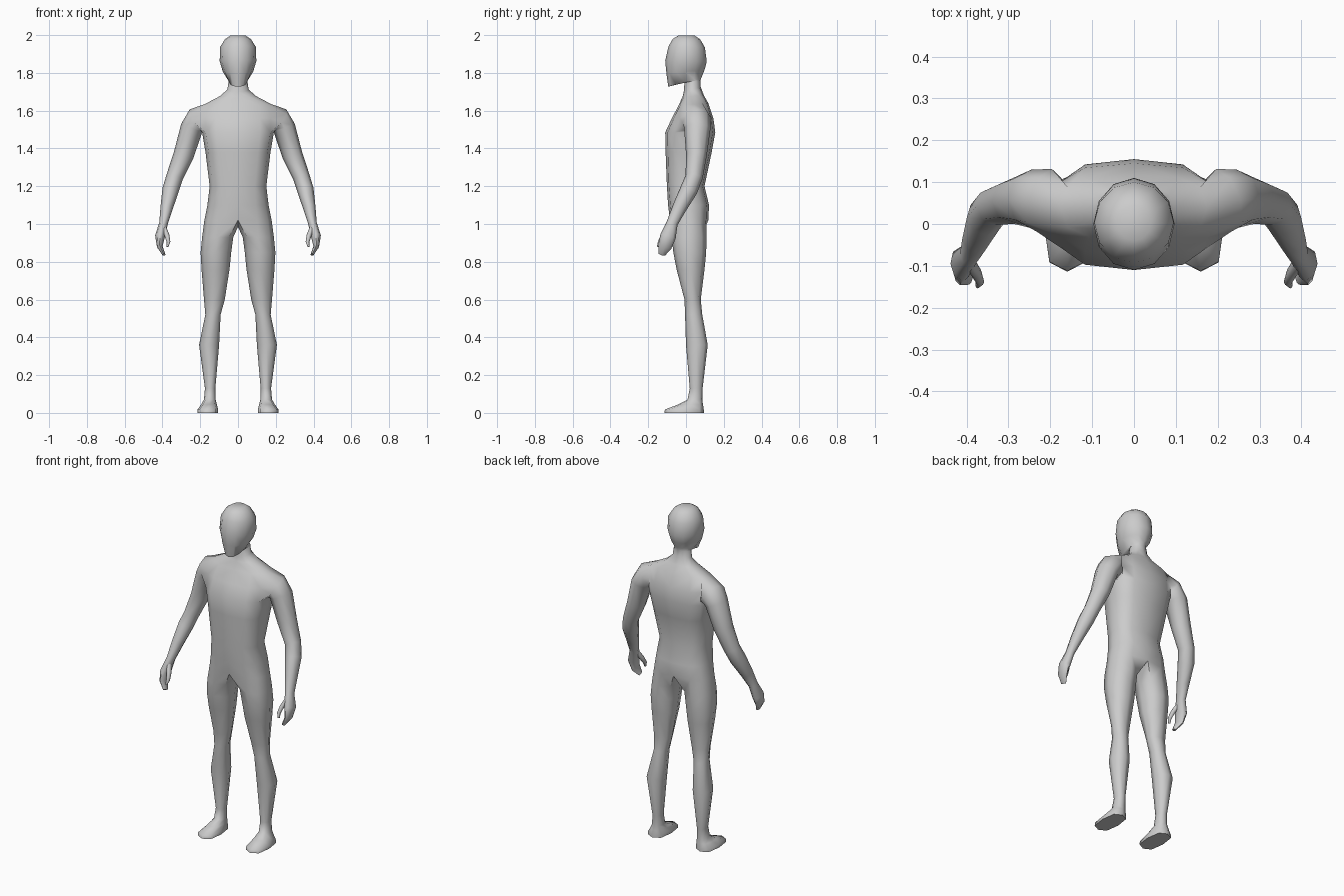
import bpy, bmesh, math
from mathutils import Vector

if "Cube" in bpy.data.objects:
    bpy.data.objects.remove(bpy.data.objects["Cube"])

skin = bpy.data.materials.new("light_grey")
skin.diffuse_color = (0.6, 0.6, 0.6, 1)
skin.use_nodes = True
skin.node_tree.nodes["Principled BSDF"].inputs["Base Color"].default_value = skin.diffuse_color


def spow(v, e):
    return math.copysign(abs(v) ** e, v) if abs(v) > 1e-6 else 0.0


def half_ring(bm, zf, zb, w, yf, yb, e):
    """Seven points from front centre round the +x side to back centre."""
    pts = []
    for i in range(7):
        t = math.pi * i / 6
        k = spow(math.cos(t), e)
        pts.append(bm.verts.new((w * spow(math.sin(t), e), (yf + yb) / 2 + (yf - yb) / 2 * k,
                                 (zf + zb) / 2 + (zf - zb) / 2 * k)))
    return pts


def leg_ring(bm, z, xin, xout, yf, yb, e):
    """Eight points starting at the front inner corner."""
    pts = []
    for i in range(8):
        t = math.pi / 4 * (i - 1)
        pts.append(bm.verts.new(((xin + xout) / 2 + (xout - xin) / 2 * spow(math.sin(t), e),
                                 (yf + yb) / 2 + (yf - yb) / 2 * spow(math.cos(t), e), z)))
    return pts


def join(bm, a, b):
    n = len(a)
    for i in range(n):
        j = (i + 1) % n
        bm.faces.new((a[i], a[j], b[j], b[i]))


def tube(bm, start, path):
    """Eight-sided tube along (x, y, z, radius_out, radius_depth) points, closed at its end."""
    loop = start
    prev = Vector(path[0][:3])
    if start:
        prev = sum((v.co for v in start), Vector()) / len(start)
    for k, (x, y, z, a, b) in enumerate(path):
        c = Vector((x, y, z))
        nxt = Vector(path[min(k + 1, len(path) - 1)][:3])
        d = (nxt - prev).normalized()
        v = Vector((0, 1, 0))
        v = (v - d * v.dot(d)).normalized()
        u = d.cross(v)
        ring = [bm.verts.new(c + u * a * math.cos(t) + v * b * math.sin(t))
                for t in (math.pi / 4 * (i - 1) for i in range(8))]
        if loop:
            join(bm, loop, ring)
        else:
            bm.faces.new(ring)
        loop, prev = ring, c
    bm.faces.new(loop)


def finish(bm, name, angle):
    bmesh.ops.recalc_face_normals(bm, faces=bm.faces)
    me = bpy.data.meshes.new(name)
    bm.to_mesh(me)
    bm.free()
    me.materials.append(skin)
    ob = bpy.data.objects.new(name, me)
    bpy.context.collection.objects.link(ob)
    m = ob.modifiers.new("mirror", 'MIRROR')
    m.use_clip = True
    m.merge_threshold = 0.0005
    bpy.ops.object.select_all(action='DESELECT')
    ob.select_set(True)
    bpy.context.view_layer.objects.active = ob
    bpy.ops.object.modifier_apply(modifier="mirror")
    bpy.ops.object.shade_smooth_by_angle(angle=math.radians(angle))


# Head, neck and torso: front z, back z, half width, front y, back y, squareness
rows = [
    (1.998, 1.998, .040, -.040, .045, 1),
    (1.980, 1.978, .068, -.070, .075, 1),
    (1.940, 1.935, .095, -.093, .100, 1),
    (1.865, 1.860, .097, -.110, .110, 1),
    (1.800, 1.815, .081, -.104, .098, 1),
    (1.727, 1.780, .048, -.094, .084, .9),
    (1.750, 1.760, .050, -.008, .076, 1),
    (1.700, 1.725, .056, -.012, .078, 1),
    (1.675, 1.680, .095, -.018, .095, .8),
    (1.630, 1.640, .175, -.038, .118, .7),
    (1.560, 1.560, .190, -.075, .145, .7),
    (1.485, 1.485, .190, -.110, .155, .7),
    (1.380, 1.380, .172, -.108, .136, .7),
    (1.200, 1.200, .150, -.101, .098, .75),
    (1.100, 1.100, .162, -.095, .122, .8),
    (1.020, 1.020, .178, -.085, .118, .8),
]
bm = bmesh.new()
rings = [half_ring(bm, *r) for r in rows]
S = 9  # first row of the arm opening
for r in range(len(rings) - 1):
    for c in range(6):
        if r in (S, S + 1) and c in (2, 3):
            continue
        a, b = rings[r], rings[r + 1]
        bm.faces.new((a[c], a[c + 1], b[c + 1], b[c]))
bm.faces.new(rings[0])

# Arm and hand grow from the shoulder opening
hole = [rings[S + i][j] for i, j in
        ((0, 2), (0, 3), (0, 4), (1, 4), (2, 4), (2, 3), (2, 2), (1, 2))]
bm.verts.remove(rings[S + 1][3])
tube(bm, hole, [
    (.215, .057, 1.550, .070, .078),
    (.245, .060, 1.508, .060, .070),
    (.288, .055, 1.365, .054, .055),
    (.335, .043, 1.250, .045, .046),
    (.357, .015, 1.180, .044, .047),
    (.378, -.035, 1.085, .033, .038),
    (.394, -.073, 1.005, .023, .030),
    (.413, -.095, .935, .026, .042),
    (.414, -.112, .880, .015, .036),
    (.392, -.128, .838, .008, .018),
])

# Leg and foot grow from the hip ring plus a crotch point
loop = rings[-1] + [bm.verts.new((0, .02, .985))]
for r in [
    (.930, .025, .190, -.076, .108, .9),
    (.850, .036, .198, -.067, .107, .9),
    (.760, .045, .193, -.050, .098, .9),
    (.600, .070, .180, -.008, .078, .9),
    (.520, .092, .173, -.005, .086, .9),
    (.360, .100, .206, .000, .115, .9),
    (.130, .120, .175, .020, .088, .9),
    (.070, .118, .180, .008, .086, .85),
    (.045, .112, .195, -.040, .090, .8),
    (.018, .105, .214, -.112, .094, .7),
    (.000, .105, .214, -.114, .094, .7),
]:
    ring = leg_ring(bm, *r)
    join(bm, loop, ring)
    loop = ring
bm.faces.new(loop)
finish(bm, "body", 65)

# Thumbs
bm = bmesh.new()
tube(bm, None, [
    (.395, -.090, .985, .014, .016),
    (.376, -.118, .940, .013, .014),
    (.368, -.138, .905, .010, .011),
    (.374, -.148, .880, .005, .006),
])
finish(bm, "thumbs", 65)
